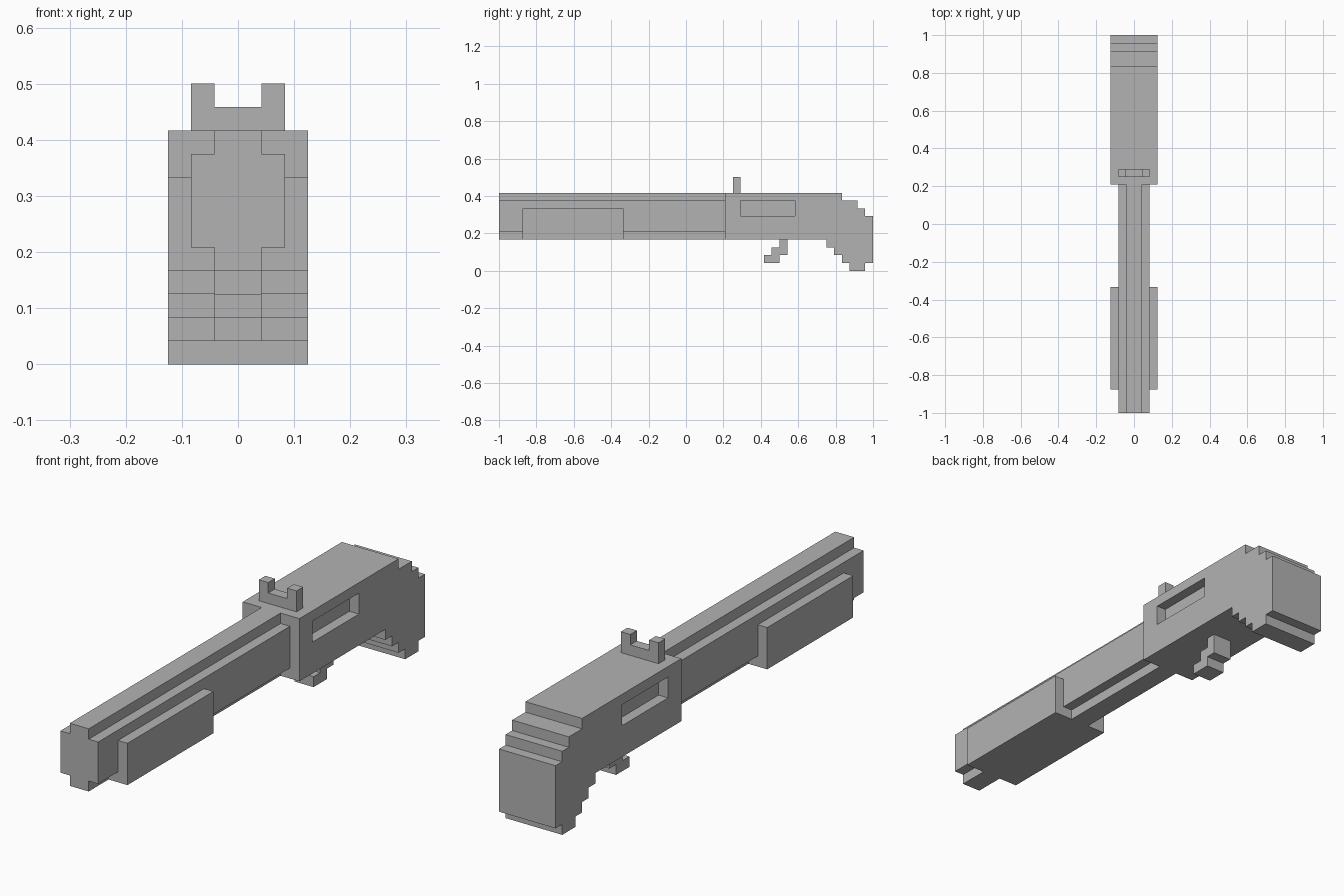
import bpy, bmesh
from mathutils import Vector

U = 1 / 24  # one block of the stepped grid

cube = bpy.data.objects.get("Cube")
if cube:
    bpy.data.objects.remove(cube, do_unlink=True)

grey = bpy.data.materials.new("plain_grey")
grey.use_nodes = True
colour = (0.45, 0.45, 0.45, 1)
grey.diffuse_color = colour
grey.node_tree.nodes["Principled BSDF"].inputs["Base Color"].default_value = colour


def extrude(name, profile, axis, start, end):
    """Extrude a block-unit profile along x (profile is y, z) or y (profile is x, z)."""
    def place(a, b, depth):
        return Vector((depth, a, b) if axis == "x" else (a, depth, b)) * U

    bm = bmesh.new()
    face = bm.faces.new([bm.verts.new(place(a, b, start)) for a, b in profile])
    new = bmesh.ops.extrude_face_region(bm, geom=[face])["geom"]
    shift = place(0, 0, end - start)
    bmesh.ops.translate(bm, vec=shift, verts=[v for v in new if isinstance(v, bmesh.types.BMVert)])
    bmesh.ops.recalc_face_normals(bm, faces=bm.faces)
    mesh = bpy.data.meshes.new(name)
    bm.to_mesh(mesh)
    bm.free()
    mesh.materials.append(grey)
    obj = bpy.data.objects.new(name, mesh)
    bpy.context.collection.objects.link(obj)
    return obj


def both_sides(half):
    """Complete a right-hand half outline with its mirror image."""
    return half + [(-x, z) for x, z in reversed(half)]


# Barrel with top rib and lower rail
extrude("barrel", both_sides([(1, 4), (1, 5), (2, 5), (2, 9), (1, 9), (1, 10)]), "y", -24, 5)

# Sliding grip, one angled panel on each side of the barrel
grip = extrude("pump_grip", [(1, 4), (3, 4), (3, 8), (2, 8), (2, 5), (1, 5)], "y", -21, -8)
grip.modifiers.new("mirror", "MIRROR")

# Receiver and stepped stock in one outline
body = extrude("receiver_and_stock", [
    (5, 4), (5, 10), (20, 10), (20, 9), (22, 9), (22, 8), (23, 8), (23, 7), (24, 7),
    (24, 1), (23, 1), (23, 0), (21, 0), (21, 1), (20, 1), (20, 2), (19, 2), (19, 3),
    (18, 3), (18, 4)], "x", -3, 3)

# Shallow port in each side of the receiver
for side in (-1, 1):
    cutter = extrude("port_cutter", [(7, 7), (14, 7), (14, 9), (7, 9)], "x", side * 2, side * 4)
    cutter.hide_render = True
    cut = body.modifiers.new("port", "BOOLEAN")
    cut.operation = "DIFFERENCE"
    cut.solver = "EXACT"
    cut.object = cutter
    bpy.context.view_layer.objects.active = body
    bpy.ops.object.modifier_apply(modifier=cut.name)
    bpy.data.objects.remove(cutter, do_unlink=True)

# Notched rear sight
extrude("rear_sight", both_sides([(2, 10), (2, 12), (1, 12), (1, 11)]), "y", 6, 7)

# Stepped trigger
extrude("trigger", [(12, 4), (13, 4), (13, 2), (12, 2), (12, 1), (10, 1), (10, 2),
                    (11, 2), (11, 3), (12, 3)], "x", -1, 1)
